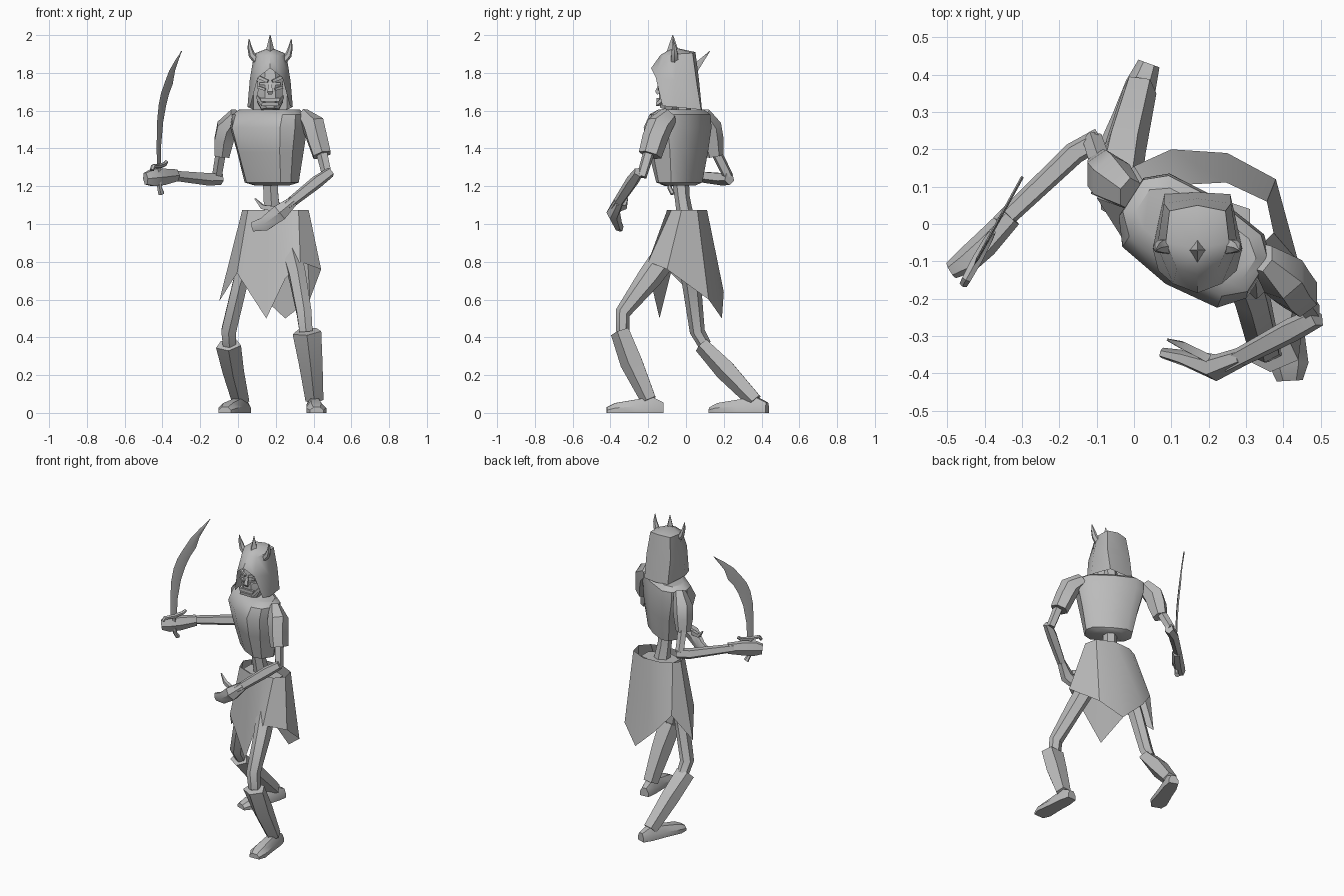
import bpy, bmesh, math
from mathutils import Vector as V

GREY = bpy.data.materials.new("bone_grey")
GREY.diffuse_color = (0.5, 0.5, 0.5, 1)


def build(name, verts, faces, angle=38):
    """Mesh object, smooth except at edges sharper than the angle."""
    bm = bmesh.new()
    vs = [bm.verts.new(v) for v in verts]
    for f in faces:
        bm.faces.new([vs[i] for i in f])
    bmesh.ops.remove_doubles(bm, verts=bm.verts, dist=0.0005)
    bmesh.ops.recalc_face_normals(bm, faces=bm.faces)
    for f in bm.faces:
        f.smooth = True
    for e in bm.edges:
        e.smooth = len(e.link_faces) == 2 and e.calc_face_angle(0) < math.radians(angle)
    me = bpy.data.meshes.new(name)
    bm.to_mesh(me)
    bm.free()
    me.materials.append(GREY)
    ob = bpy.data.objects.new(name, me)
    bpy.context.collection.objects.link(ob)
    return ob


def loft(name, rings, angle=38):
    """Skin closed rings of equal length and cap both ends."""
    n = len(rings[0])
    verts = [p for r in rings for p in r]
    faces = [(k * n + i, k * n + (i + 1) % n, (k + 1) * n + (i + 1) % n, (k + 1) * n + i)
             for k in range(len(rings) - 1) for i in range(n)]
    faces += [tuple(range(n)), tuple(range(len(verts) - n, len(verts)))]
    return build(name, verts, faces, angle)


def tube(name, pts, sides=6, hint=(1, 0, 0), phase=0.5):
    """Limb through points (x, y, z, half width along hint, half depth)."""
    rings, P = [], [V(p[:3]) for p in pts]
    for k, p in enumerate(pts):
        t = (P[min(k + 1, len(P) - 1)] - P[max(k - 1, 0)]).normalized()
        s = V(hint)
        s = (s - t * s.dot(t)).normalized()
        o = t.cross(s)
        rings.append([P[k] + s * p[3] * math.cos(a) + o * p[4] * math.sin(a)
                      for a in ((i + phase) * math.tau / sides for i in range(sides))])
    return loft(name, rings)


def box(name, c, size, taper=1.0):
    """Small block, top face scaled by taper."""
    x, y, z = size
    rings = [[V(c) + V((sx * x * k, sy * y, s * z)) / 2
              for sx, sy in ((-1, -1), (1, -1), (1, 1), (-1, 1))]
             for s, k in ((-1, 1), (1, taper))]
    return loft(name, rings)


# Breastplate, turned so the sword shoulder lies back; half width, front and back depth
U, F = V((0.84, -0.54, 0)), V((-0.54, -0.84, 0))
rings = []
for z, u, vf, vb, cx in ((1.205, .10, .06, .06, .18), (1.22, .15, .095, .08, .18), (1.38, .18, .135, .105, .175),
                         (1.51, .21, .155, .115, .168), (1.58, .205, .115, .11, .165),
                         (1.605, .175, .07, .08, .165)):
    c = V((cx, -0.03, z))
    ring = []
    for i in range(10):
        a = (i + .5) * math.tau / 10
        co, si = math.cos(a), math.sin(a)
        ring.append(c + U * u * math.copysign(abs(co) ** .62, co)
                    + F * (vf if si > 0 else vb) * math.copysign(abs(si) ** .68, si))
    rings.append(ring)
loft("breastplate", rings)

# Spine, pelvis and neck
tube("spine", [(.17, -.03, 1.24, .045, .045), (.175, -.02, 1.14, .045, .04), (.185, 0, 1.02, .055, .045)])
tube("pelvis", [(.19, 0, 1.05, .14, .08), (.18, 0, .88, .12, .08), (.17, 0, .80, .05, .05)])
tube("neck", [(.17, -.01, 1.56, .05, .045), (.17, -.03, 1.68, .045, .04)])

# Ragged skirt: elliptic waist, zigzag hem (angle, x, y, z)
hem = [(170, -.10, .07, .59), (215, -.005, -.08, .74), (255, .15, -.14, .50), (288, .25, -.19, .71),
       (312, .33, -.20, .80), (345, .44, -.10, .76), (30, .38, .12, .60), (75, .25, .19, .50),
       (115, .10, .20, .64), (145, .0, .155, .76)]
waist = [V((.20 + .18 * math.cos(math.radians(h[0])), .005 + .11 * math.sin(math.radians(h[0])), 1.075))
         for h in hem]
n = len(hem)
skirt_faces = [(i, (i + 1) % n, n + (i + 1) % n, n + i) for i in range(n)]
build("skirt", waist + [V(h[1:]) for h in hem], skirt_faces, 30)

# Legs: bony thighs and flared shin guards
tube("left_thigh", [(.27, -.06, .90, .06, .07), (.315, -.19, .72, .05, .065),
                    (.35, -.335, .53, .045, .04), (.36, -.335, .43, .04, .035)])
tube("left_shin_guard", [(.365, -.345, .43, .08, .055), (.385, -.285, .27, .066, .065),
                         (.405, -.195, .07, .05, .045)], 5, phase=.25)
tube("right_thigh", [(.08, .0, .90, .06, .06), (.01, .03, .68, .045, .05),
                     (-.05, .06, .43, .045, .04), (-.045, .10, .36, .04, .035)])
tube("right_shin_guard", [(-.05, .085, .36, .07, .045), (-.025, .21, .23, .06, .06),
                          (.015, .365, .065, .048, .045)], 5, phase=.25)


def foot(name, heel, toe):
    heel, toe = V((*heel, 0)), V((*toe, 0))
    d = toe - heel
    s = V((-d.y, d.x, 0)).normalized()
    rings = []
    for t, w, h in ((0, .03, .055), (.2, .042, .085), (.5, .045, .07), (.85, .053, .052), (1, .035, .03)):
        c = heel + d * t
        rings.append([c + s * w * a + V((0, 0, h * b))
                      for a, b in ((-1, 0), (1, 0), (1, .5), (.5, 1), (-.5, 1), (-1, .5))])
    loft(name, rings)


foot("left_foot", (.40, -.12), (.417, -.42))
foot("right_foot", (.04, .43), (-.07, .13))

# Arms: sleeve plates, bare bones, hands
tube("left_sleeve", [(.345, -.09, 1.575, .035, .05), (.40, -.14, 1.52, .065, .07),
                     (.42, -.165, 1.45, .06, .068), (.445, -.19, 1.365, .054, .062)])
tube("right_sleeve", [(-.01, .08, 1.58, .035, .05), (-.06, .12, 1.51, .06, .07),
                      (-.075, .135, 1.44, .058, .065), (-.085, .15, 1.36, .045, .05)])
tube("left_upper_arm", [(.44, -.19, 1.40, .032, .032), (.475, -.235, 1.25, .028, .028)], 5)
tube("left_forearm", [(.49, -.25, 1.275, .028, .028), (.42, -.285, 1.225, .036, .034),
                      (.25, -.375, 1.09, .028, .026)], 5, (0, 0, 1))
tube("left_hand", [(.29, -.355, 1.12, .030, .026), (.22, -.385, 1.06, .05, .036),
                   (.14, -.36, 1.00, .042, .022), (.075, -.345, .985, .028, .014)], 6, (-.5, 0, 1))
tube("left_thumb", [(.20, -.36, 1.08, .02, .016), (.13, -.325, 1.09, .016, .014),
                    (.09, -.31, 1.135, .004, .004)], 4, (0, 0, 1))
tube("right_upper_arm", [(-.085, .15, 1.40, .03, .03), (-.11, .225, 1.25, .028, .028)], 5)
tube("right_forearm", [(-.09, .23, 1.24, .034, .03), (-.16, .19, 1.24, .036, .032),
                       (-.36, .00, 1.26, .028, .026)], 5, (0, 0, 1))
tube("right_hand", [(-.33, .02, 1.258, .036, .03), (-.40, -.055, 1.25, .05, .036),
                    (-.45, -.10, 1.245, .052, .035), (-.49, -.125, 1.24, .035, .024)], 6, (0, 0, 1))

# Curved sword in a vertical plane: (distance along plane, height)
D = V((.48, .877, 0))
N = V((.877, -.48, 0))
BASE = V((-.42, -.095, 0))


def plane(s, z, t=0):
    return BASE + D * s + N * t + V((0, 0, z))


prof = [(-.02, .022, 1.30), (-.022, .028, 1.42), (-.018, .05, 1.54), (.0, .083, 1.63),
        (.025, .115, 1.69), (.06, .155, 1.74), (.115, .18, 1.81), (.18, .218, 1.865), (.25, .254, 1.915)]
loft("sword_blade", [[plane(a, z), plane((a + b) / 2, z, .004), plane(b, z), plane((a + b) / 2, z, -.004)]
                     for a, b, z in prof])
tube("sword_grip", [(*plane(.03, 1.16), .018, .014), (*plane(.01, 1.19), .014, .012),
                    (*plane(0, 1.31), .014, .012)], 6)
tube("sword_guard", [(*plane(-.075, 1.285), .012, .010), (*plane(-.06, 1.305), .014, .012),
                     (*plane(0, 1.305), .016, .014), (*plane(.065, 1.315), .013, .012),
                     (*plane(.085, 1.33), .01, .01)], 6, tuple(N))

# Skull and face
CX = .17
tube("skull", [(CX, -.095, 1.605, .05, .045), (CX, -.085, 1.65, .075, .065), (CX, -.08, 1.71, .07, .065),
               (CX, -.075, 1.77, .075, .07), (CX, -.07, 1.84, .06, .06)], 8)
tube("nose", [(CX, -.137, 1.745, .010, .010), (CX, -.152, 1.70, .02, .016), (CX, -.145, 1.69, .015, .012)], 4)
tube("jaw", [(CX - .065, -.10, 1.675, .012, .012), (CX - .04, -.15, 1.635, .014, .014),
             (CX + .04, -.15, 1.635, .014, .014), (CX + .065, -.10, 1.675, .012, .012)], 4, (0, 0, 1))
box("teeth", (CX, -.148, 1.658), (.095, .016, .02), 1.15)
for s, side in ((-1, "left"), (1, "right")):
    tube(side + "_brow", [(CX + s * .012, -.146, 1.755, .011, .010),
                          (CX + s * .065, -.125, 1.78, .012, .010)], 4, (0, 0, 1))
    tube(side + "_cheek", [(CX + s * .025, -.143, 1.712, .009, .008),
                           (CX + s * .065, -.12, 1.725, .010, .010)], 4, (0, 0, 1))
    box(side + "_eye", (CX + s * .04, -.138, 1.742), (.03, .008, .014))

# Open helmet: columns from front to back of one half, mirrored
levels = [
    [(.0, -.065, 1.935)] * 5,
    [(0, -.135, 1.895), (.055, -.12, 1.89), (.085, -.05, 1.90), (.075, .035, 1.905), (0, .05, 1.91)],
    [(0, -.185, 1.825), (.065, -.16, 1.775), (.108, -.06, 1.76), (.09, .055, 1.76), (0, .068, 1.77)],
    [(0, -.188, 1.825), (.105, -.125, 1.625), (.12, -.065, 1.62), (.088, .08, 1.605), (0, .085, 1.60)],
]
hv, hf = [], []
for s in (-1, 1):
    o = len(hv)
    hv += [V((CX + s * x, y, z)) for row in levels for x, y, z in row]
    for k in range(3):
        for c in range(4):
            if k == 0:
                hf.append((o, o + 5 + c, o + 6 + c))
            elif k == 1 or c > 0:
                a = o + k * 5 + c
                hf.append((a, a + 1, a + 6, a + 5))
build("helmet", hv, hf, 38)

# Crest spike and side horns
tube("crest_spike", [(CX, -.07, 1.86, .045, .055), (CX, -.07, 1.92, .022, .03), (CX, -.07, 2.0, .002, .002)], 4, phase=0)
for s, side in ((-1, "left"), (1, "right")):
    tube(side + "_horn", [(CX + s * .065, -.06, 1.86, .024, .022), (CX + s * .097, -.06, 1.895, .02, .018),
                          (CX + s * .108, -.063, 1.935, .013, .012), (CX + s * .112, -.07, 1.98, .002, .002)],
         6, (0, 1, 0))
